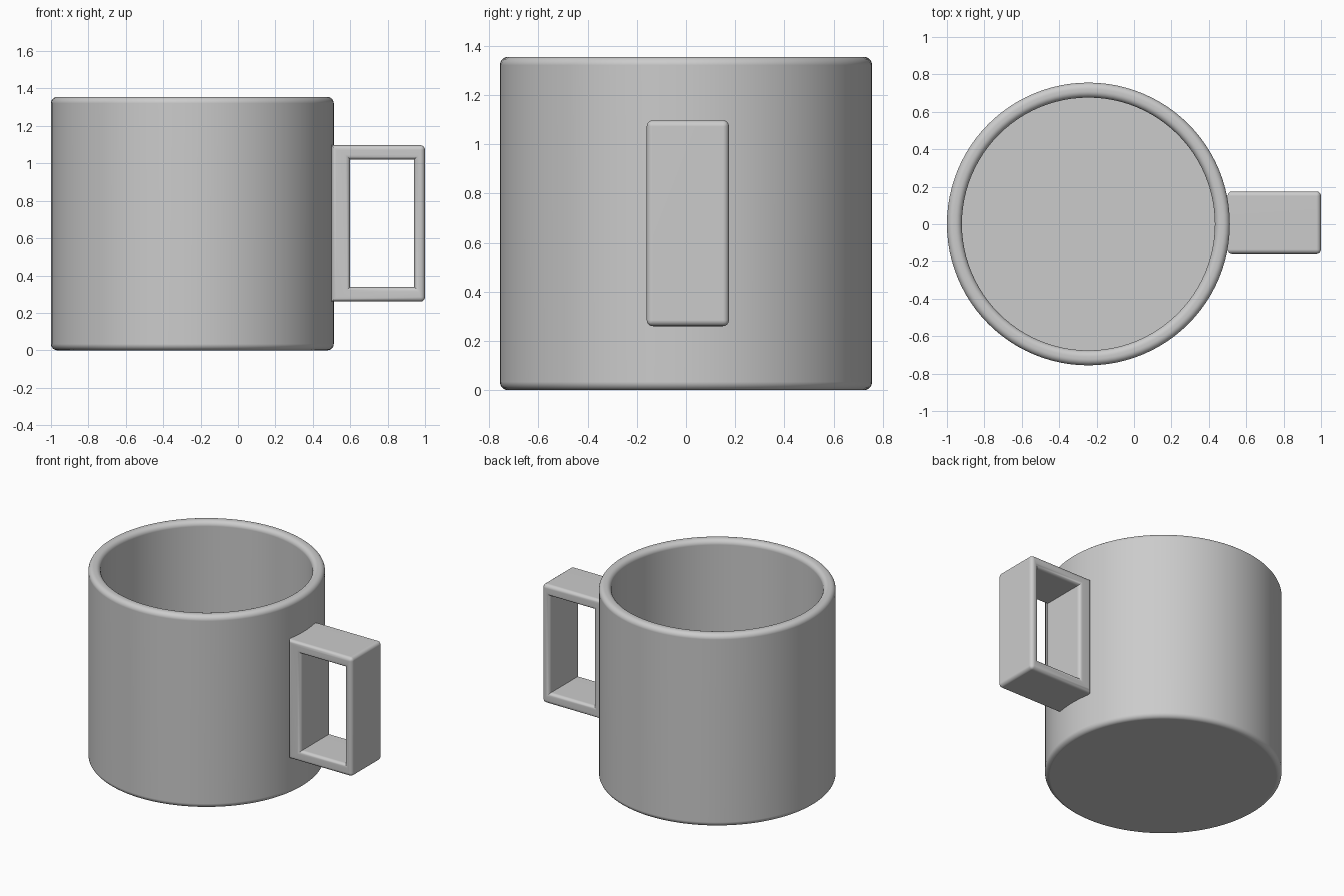
import bpy, bmesh
from math import sin, cos, pi, radians
from mathutils import Vector

cube = bpy.data.objects.get("Cube")
if cube:
    bpy.data.objects.remove(cube, do_unlink=True)

# Plain grey for the whole mug
grey = bpy.data.materials.new("plain grey")
grey.use_nodes = True
colour = (0.6, 0.6, 0.6, 1)
grey.diffuse_color = colour
grey.node_tree.nodes["Principled BSDF"].inputs["Base Color"].default_value = colour


def finish(bm, name):
    """Turn a bmesh into a smooth shaded object."""
    bmesh.ops.recalc_face_normals(bm, faces=bm.faces)
    mesh = bpy.data.meshes.new(name)
    bm.to_mesh(mesh)
    bm.free()
    mesh.materials.append(grey)
    obj = bpy.data.objects.new(name, mesh)
    bpy.context.collection.objects.link(obj)
    bpy.ops.object.select_all(action="DESELECT")
    obj.select_set(True)
    bpy.context.view_layer.objects.active = obj
    bpy.ops.object.shade_smooth_by_angle(angle=radians(35))
    weighted = obj.modifiers.new("even shading", "WEIGHTED_NORMAL")
    weighted.keep_sharp = True
    return obj


def arc(r, z, size, start, steps=6):
    """Quarter circle around (r, z), anticlockwise from the start angle."""
    angles = [start + i * pi / 2 / steps for i in range(steps + 1)]
    return [(r + size * cos(a), z + size * sin(a)) for a in angles]


# Cup: a walled profile spun round its axis
centre, outer, inner = -0.244, 0.756, 0.676
height, floor, edge = 1.355, 0.08, 0.034
profile = [(0, 0)]
profile += arc(outer - edge, edge, edge, -pi / 2)
profile += arc(outer - edge, height - edge, edge, 0)
profile += arc(inner + edge, height - edge, edge, pi / 2)
profile += [(inner, floor), (0, floor)]

bm = bmesh.new()
verts = [bm.verts.new((r, 0, z)) for r, z in profile]
edges = [bm.edges.new(pair) for pair in zip(verts, verts[1:])]
bmesh.ops.spin(bm, geom=verts + edges, cent=(0, 0, 0), axis=(0, 0, 1),
               angle=2 * pi, steps=96)
bmesh.ops.remove_doubles(bm, verts=bm.verts, dist=0.0001)
cup = finish(bm, "cup")
cup.location.x = centre


# Handle: a rectangular frame, extruded through its depth
def corners(x0, x1, z0, z1, y):
    return [bm.verts.new((x, y, z)) for x, z in
            ((x0, z0), (x1, z0), (x1, z1), (x0, z1))]


left, front, depth = 0.5, -0.16, 0.335
bm = bmesh.new()
rim = corners(left, 1.0, 0.26, 1.097, front)
hole = corners(0.6, 0.942, 0.338, 1.02, front)
faces = [bm.faces.new((rim[i], rim[(i + 1) % 4], hole[(i + 1) % 4], hole[i]))
         for i in range(4)]
back = bmesh.ops.extrude_face_region(bm, geom=faces, use_keep_orig=True)["geom"]
bmesh.ops.translate(bm, vec=(0, depth, 0),
                    verts=[g for g in back if isinstance(g, bmesh.types.BMVert)])
bmesh.ops.recalc_face_normals(bm, faces=bm.faces)


def rounded(e):
    """Round convex edges, but keep the joint with the cup square."""
    along_depth = abs((e.verts[0].co - e.verts[1].co).y) > 0.1
    at_cup = e.verts[0].co.x < left + 0.01
    return (len(e.link_faces) == 2 and e.calc_face_angle_signed() > 0.5
            and not (along_depth and at_cup))


bmesh.ops.bevel(bm, geom=[e for e in bm.edges if rounded(e)], offset=0.025,
                segments=4, profile=0.5, affect="EDGES", clamp_overlap=True)
finish(bm, "handle")
